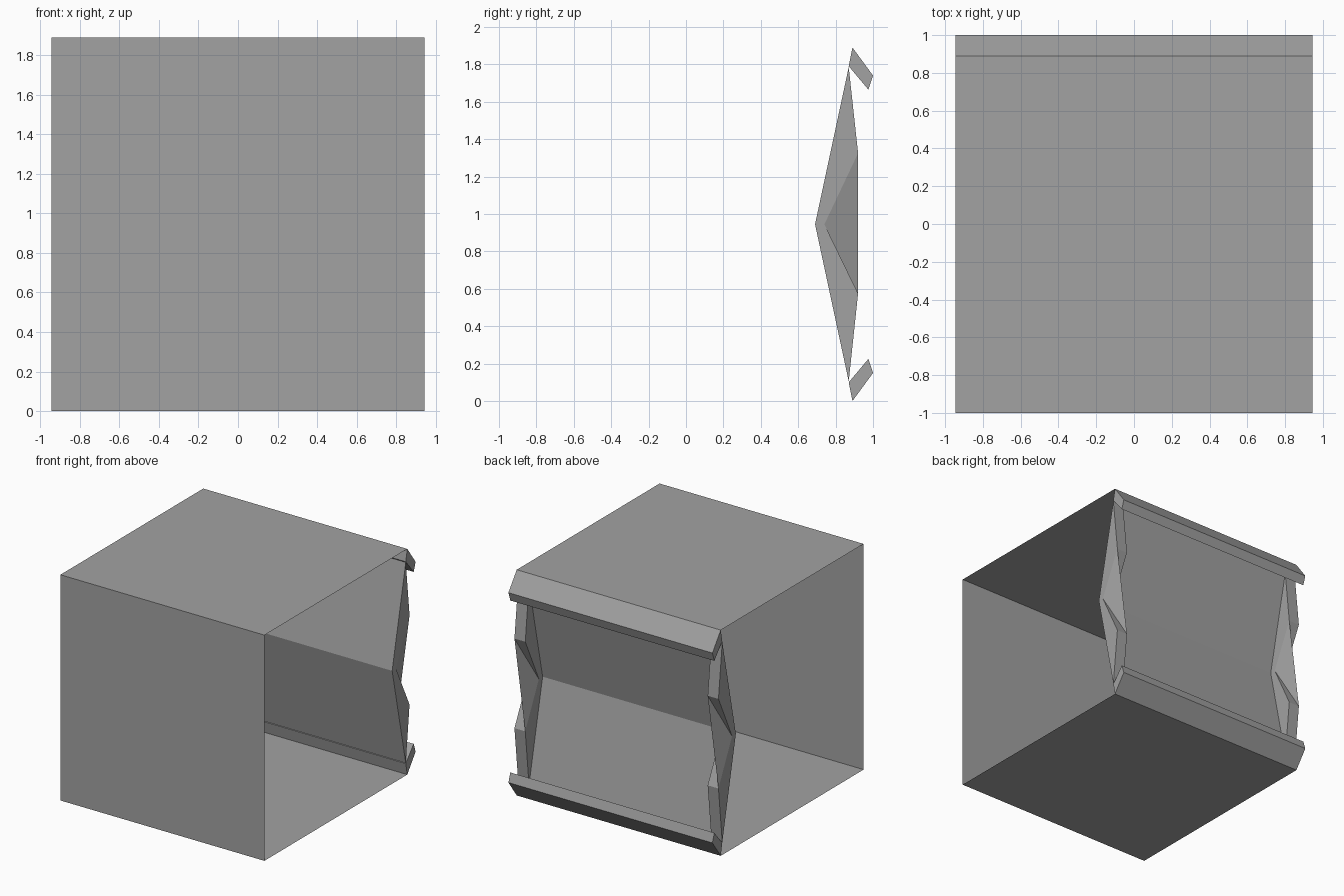
import bpy
import bmesh

if "Cube" in bpy.data.objects:
    bpy.data.objects.remove(bpy.data.objects["Cube"], do_unlink=True)

HALF = 0.945      # half width, also half height
RIM = 0.10        # width of the side frames

grey = bpy.data.materials.new("plain grey")
grey.use_nodes = True
COLOUR = (0.36, 0.36, 0.36, 1)
grey.diffuse_color = COLOUR
grey.node_tree.nodes["Principled BSDF"].inputs["Base Color"].default_value = COLOUR


def finish(name, bm, recalc=True):
    if recalc:
        bmesh.ops.recalc_face_normals(bm, faces=bm.faces[:])
    mesh = bpy.data.meshes.new(name)
    bm.to_mesh(mesh)
    bm.free()
    mesh.materials.append(grey)
    obj = bpy.data.objects.new(name, mesh)
    bpy.context.collection.objects.link(obj)
    return obj


def row(bm, x, profile):
    """One vertex per (y, height above the middle) point at a given x."""
    return [bm.verts.new((x, y, HALF + h)) for y, h in profile]


def sheet(name, profile, half_width):
    """Thin folded sheet swept across the width."""
    bm = bmesh.new()
    a, b = row(bm, -half_width, profile), row(bm, half_width, profile)
    for i in range(len(a) - 1):
        bm.faces.new((a[i], b[i], b[i + 1], a[i + 1]))
    return finish(name, bm, False)


def lip(name, sign):
    """Slanted bar along the back edge."""
    profile = [(y, sign * h) for y, h in
               ((0.89, HALF), (1.0, 0.795), (0.975, 0.72), (0.87, 0.845))]
    bm = bmesh.new()
    a, b = row(bm, -HALF, profile), row(bm, HALF, profile)
    for i in range(4):
        j = (i + 1) % 4
        bm.faces.new((a[i], b[i], b[j], a[j]))
    bm.faces.new(a)
    bm.faces.new(b)
    return finish(name, bm)


def side_frame(name, sign):
    """Pointed frame with a pinched notch in its back edge."""
    profile = [(0.87, 0.84), (0.92, 0.38), (0.74, 0), (0.92, -0.37),
               (0.87, -0.84), (0.69, 0)]
    bm = bmesh.new()
    o = row(bm, sign * HALF, profile)
    n = row(bm, sign * (HALF - RIM), profile)
    # Straight strips: upper back, lower back and the two front slopes
    for i, j in ((0, 1), (3, 4), (4, 5), (5, 0)):
        bm.faces.new((o[i], o[j], n[j], n[i]))
    # Pinched notch folded along a diagonal ridge
    p, q = (o, n) if sign > 0 else (n, o)
    for tri in ((p[1], q[1], q[2]), (p[1], q[2], q[3]),
                (p[1], q[3], p[2]), (p[2], q[3], p[3])):
        bm.faces.new(tri)
    # Side walls, split between the front point and the notch
    for r in (o, n):
        bm.faces.new((r[0], r[1], r[2], r[5]))
        bm.faces.new((r[5], r[2], r[3], r[4]))
    return finish(name, bm)


# Top, front and bottom of the open box
sheet("box_shell", [(0.89, -HALF), (-1, -HALF), (-1, HALF), (0.89, HALF)], HALF)

# Back panel folded inwards
sheet("back_panel", [(0.87, -0.84), (0.69, 0), (0.87, 0.84)], HALF - RIM)

lip("upper_lip", 1)
lip("lower_lip", -1)
side_frame("left_frame", 1)
side_frame("right_frame", -1)
